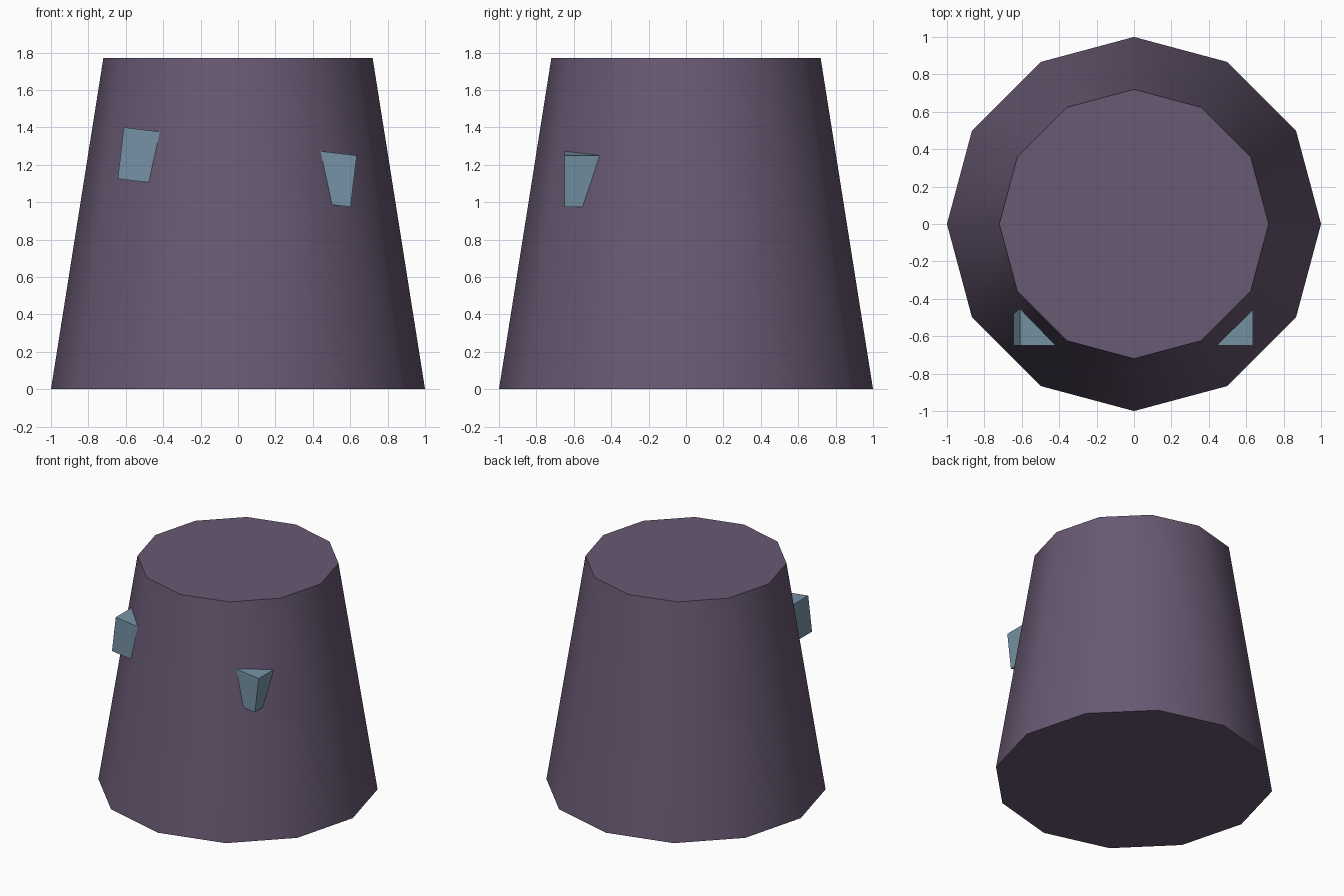
import bpy
import math

if "Cube" in bpy.data.objects:
    bpy.data.objects.remove(bpy.data.objects["Cube"])


def paint(obj, name, color):
    mat = bpy.data.materials.new(name)
    mat.diffuse_color = (*color, 1)
    mat.use_nodes = True
    mat.node_tree.nodes["Principled BSDF"].inputs["Base Color"].default_value = mat.diffuse_color
    obj.data.materials.append(mat)


# Tapered twelve-sided body with smooth sides and flat caps
HEIGHT = 1.77
bpy.ops.mesh.primitive_cone_add(vertices=12, radius1=1, radius2=0.72,
                                depth=HEIGHT, location=(0, 0, HEIGHT / 2))
body = bpy.context.object
body.name = "tapered_body"
bpy.ops.object.shade_smooth_by_angle(angle=math.radians(40))
paint(body, "dusty_purple", (0.14, 0.10, 0.17))

# Tilted crossbar inside the body; its two front corners poke out
FRONT, BACK = -0.65, -0.37
bpy.ops.mesh.primitive_cube_add(size=1,
                                location=(-0.004, (FRONT + BACK) / 2, 1.1875),
                                rotation=(0, math.radians(6.9), 0))
bar = bpy.context.object
bar.name = "crossbar"
bar.scale = (1.254, BACK - FRONT, 0.277)
paint(bar, "steel_blue", (0.18, 0.29, 0.38))
